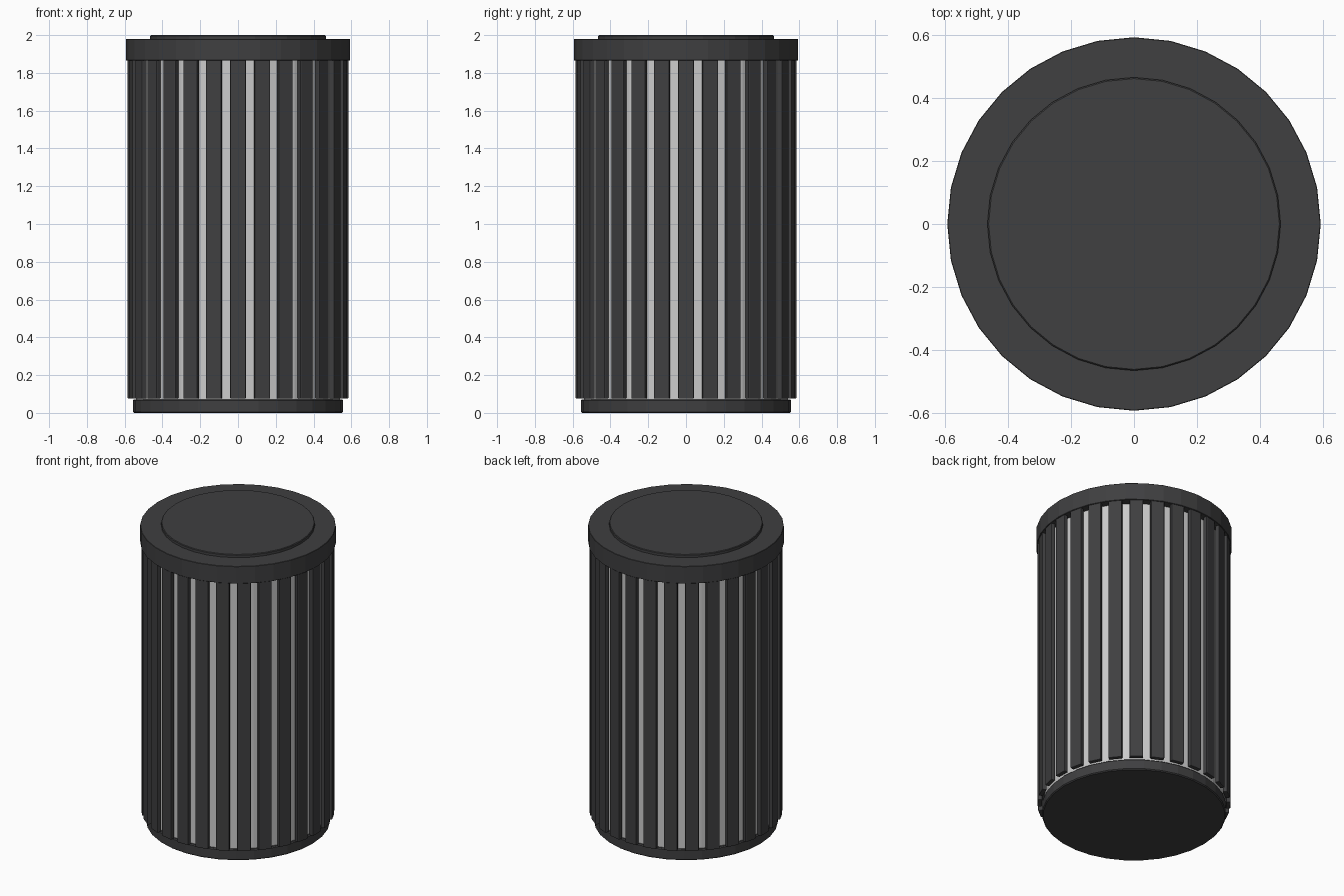
import bpy, math

if "Cube" in bpy.data.objects:
    bpy.data.objects.remove(bpy.data.objects["Cube"])

SLATS = 28

dark = bpy.data.materials.new("dark_metal")
dark.diffuse_color = (0.05, 0.05, 0.052, 1)
dark.use_nodes = True
dark.node_tree.nodes["Principled BSDF"].inputs["Base Color"].default_value = dark.diffuse_color


def bevel(obj, width, segments=1):
    mod = obj.modifiers.new("bevel", 'BEVEL')
    mod.width = width
    mod.segments = segments
    mod.limit_method = 'ANGLE'
    mod.angle_limit = math.radians(40)


def drum(name, radius, z0, z1, mat=None, edge=0.0):
    # 32-sided cylinder with a vertex on the x axis
    bpy.ops.mesh.primitive_cylinder_add(vertices=32, radius=radius, depth=z1 - z0,
                                        location=(0, 0, (z0 + z1) / 2))
    obj = bpy.context.object
    obj.name = name
    if mat:
        obj.data.materials.append(mat)
    if edge:
        bevel(obj, edge)
    return obj


# Body: base plate, pale inner bin, top rim and lid disc
drum("base", 0.556, 0.0, 0.072, dark, 0.006)
drum("inner_bin", 0.54, 0.06, 1.88)
drum("top_rim", 0.592, 1.865, 1.98, dark, 0.002)
drum("lid_disc", 0.465, 1.97, 2.0, dark, 0.004)

# Vertical slats around the bin, sharing one mesh
bpy.ops.mesh.primitive_cube_add(size=1)
first = bpy.context.object
first.name = "slat"
for v in first.data.vertices:
    v.co.x *= 0.028
    v.co.y *= 0.083
    v.co.z *= 1.795
first.data.materials.append(dark)
bevel(first, 0.005, 2)
for i in range(SLATS):
    slat = first if i == 0 else first.copy()
    if i:
        bpy.context.collection.objects.link(slat)
    a = 2 * math.pi * i / SLATS
    slat.location = (0.57 * math.cos(a), 0.57 * math.sin(a), 0.9725)
    slat.rotation_euler = (0, 0, a)
